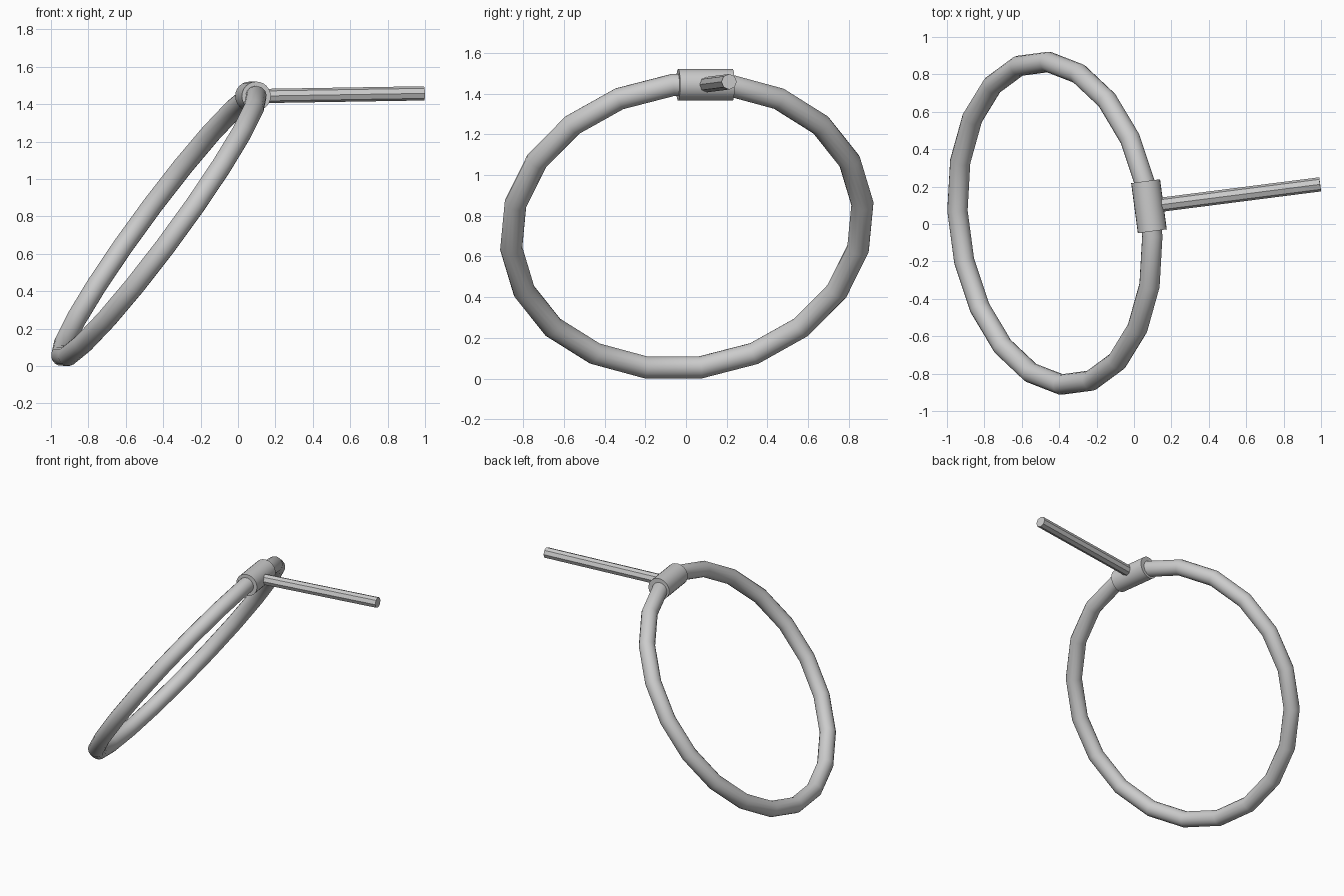
import bpy
from math import radians, pi
from mathutils import Matrix, Vector

if "Cube" in bpy.data.objects:
    bpy.data.objects.remove(bpy.data.objects["Cube"])

YAW = radians(7.6)
TILT = radians(-53.8)


def smooth(obj, angle):
    bpy.ops.object.select_all(action='DESELECT')
    obj.select_set(True)
    bpy.context.view_layer.objects.active = obj
    bpy.ops.object.shade_smooth_by_angle(angle=radians(angle))


def rod(name, start, end, radius, sides, angle):
    start, end = Vector(start), Vector(end)
    axis = end - start
    bpy.ops.mesh.primitive_cylinder_add(vertices=sides, radius=radius, depth=axis.length)
    obj = bpy.context.object
    obj.name = name
    obj.matrix_world = (Matrix.Translation((start + end) / 2)
                        @ axis.to_track_quat('Z', 'Y').to_matrix().to_4x4())
    smooth(obj, angle)
    return obj


# hanging ring: 20 segments, a flat segment centred in the sleeve
bpy.ops.mesh.primitive_torus_add(major_segments=20, minor_segments=16,
                                 major_radius=0.87, minor_radius=0.055)
ring = bpy.context.object
ring.name = "ring"
ring.matrix_world = (Matrix.Translation((-0.423, 0.004, 0.749))
                     @ Matrix.Rotation(YAW, 4, 'Z')
                     @ Matrix.Rotation(TILT, 4, 'Y')
                     @ Matrix.Rotation(pi / 20, 4, 'Z'))
smooth(ring, 35)

# sleeve that holds the top of the ring
centre = Vector((0.08, 0.095, 1.443))
half = Matrix.Rotation(YAW, 3, 'Z') @ Vector((0, 0.135, 0))
rod("sleeve", centre - half, centre + half, 0.078, 24, 35)

# pin running out from the sleeve
rod("pin", centre, (0.995, 0.212, 1.458), 0.038, 8, 30)
